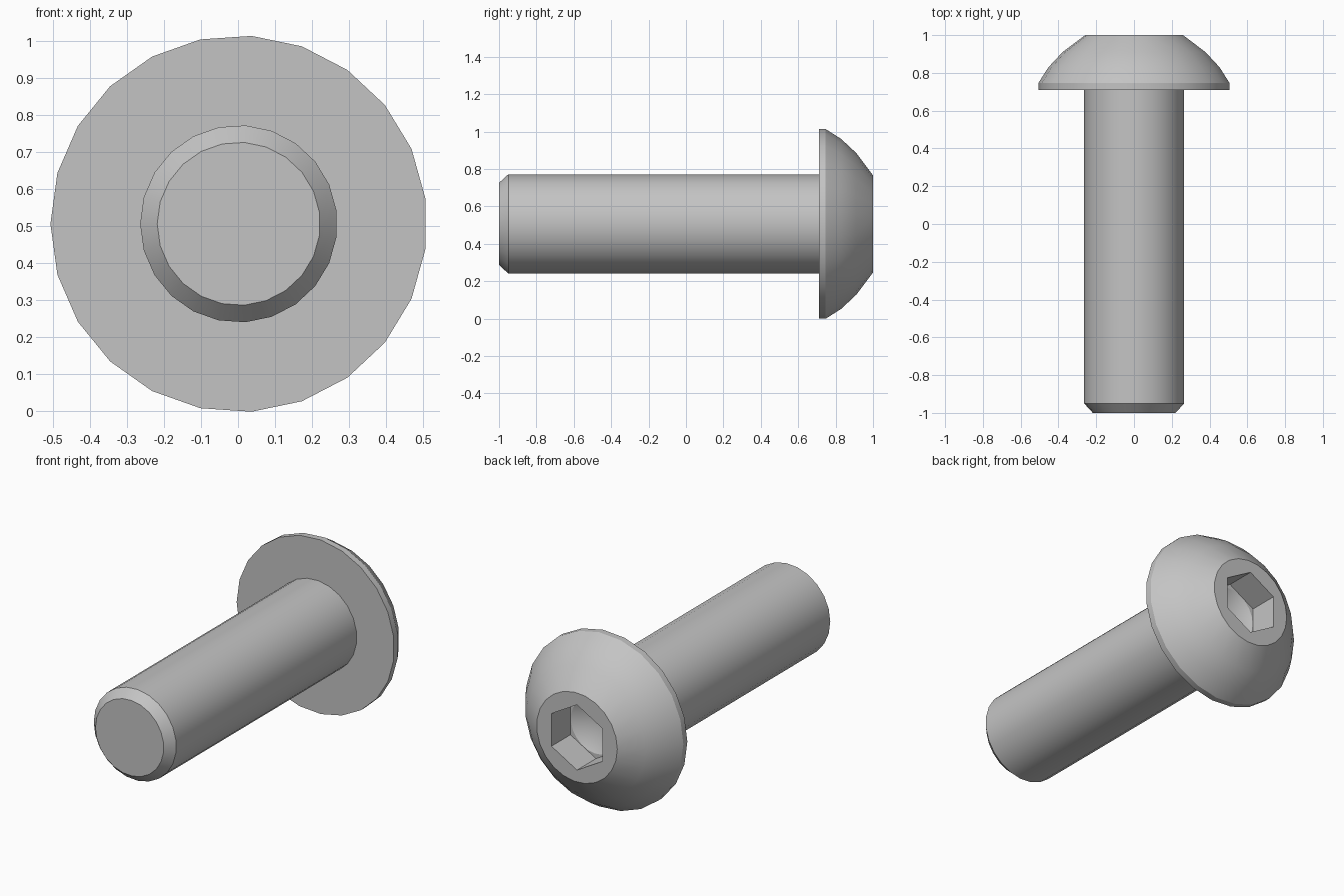
import bpy, bmesh
from math import radians, sin, cos, pi

SIDES = 23
CX, CZ = 0.002, 0.506      # bolt axis

cube = bpy.data.objects.get("Cube")
if cube:
    bpy.data.objects.remove(cube)

steel = bpy.data.materials.new("grey_steel")
steel.use_nodes = True
colour = (0.55, 0.55, 0.55, 1)
steel.diffuse_color = colour
steel.node_tree.nodes["Principled BSDF"].inputs["Base Color"].default_value = colour


def ring(bm, radius, y, sides=SIDES, start=pi):
    """Closed loop of vertices around the bolt axis."""
    angles = [start + 2 * pi * i / sides for i in range(sides)]
    return [bm.verts.new((CX + radius * cos(a), y, CZ + radius * sin(a))) for a in angles]


def edges_of(bm, loop):
    edges = []
    for a, b in zip(loop, loop[1:] + loop[:1]):
        edges.append(bm.edges.get((a, b)) or bm.edges.new((a, b)))
    return edges


def bridge(bm, a, b):
    for i in range(len(a)):
        j = (i + 1) % len(a)
        bm.faces.new((a[i], a[j], b[j], b[i]))


def lathe(bm, profile):
    """Sweep (radius, y) points around the axis; return the end loops."""
    loops = [ring(bm, r, y) for r, y in profile]
    for a, b in zip(loops, loops[1:]):
        bridge(bm, a, b)
    return loops[0], loops[-1]


def fill_between(bm, outer, inner):
    bmesh.ops.triangle_fill(bm, use_beauty=True, use_dissolve=False,
                            edges=edges_of(bm, outer) + edges_of(bm, inner))


def finish(bm, name):
    bmesh.ops.recalc_face_normals(bm, faces=bm.faces[:])
    mesh = bpy.data.meshes.new(name)
    bm.to_mesh(mesh)
    bm.free()
    mesh.materials.append(steel)
    obj = bpy.data.objects.new(name, mesh)
    bpy.context.collection.objects.link(obj)
    bpy.ops.object.select_all(action="DESELECT")
    obj.select_set(True)
    bpy.context.view_layer.objects.active = obj
    bpy.ops.object.shade_smooth_by_angle(angle=radians(28))


# Shank with chamfered tip
bm = bmesh.new()
tip, root = lathe(bm, [(0.22, -1), (0.266, -0.95), (0.266, 0.72)])
bm.faces.new(tip)
bm.faces.new(root)
finish(bm, "shank")

# Domed head with thin rim
bm = bmesh.new()
under, crown = lathe(bm, [(0.508, 0.71), (0.508, 0.747), (0.455, 0.83),
                          (0.38, 0.91), (0.26, 1)])
bm.faces.new(under)

# Hexagonal socket ending in a conical drill point
mouth = ring(bm, 0.19, 1, 6, pi / 2)
floor = ring(bm, 0.19, 0.825, 6, pi / 2)
drill = ring(bm, 0.162, 0.825)
fill_between(bm, crown, mouth)
bridge(bm, mouth, floor)
fill_between(bm, floor, drill)
point = bm.verts.new((CX, 0.73, CZ))
for a, b in zip(drill, drill[1:] + drill[:1]):
    bm.faces.new((a, b, point))
finish(bm, "button_head")
